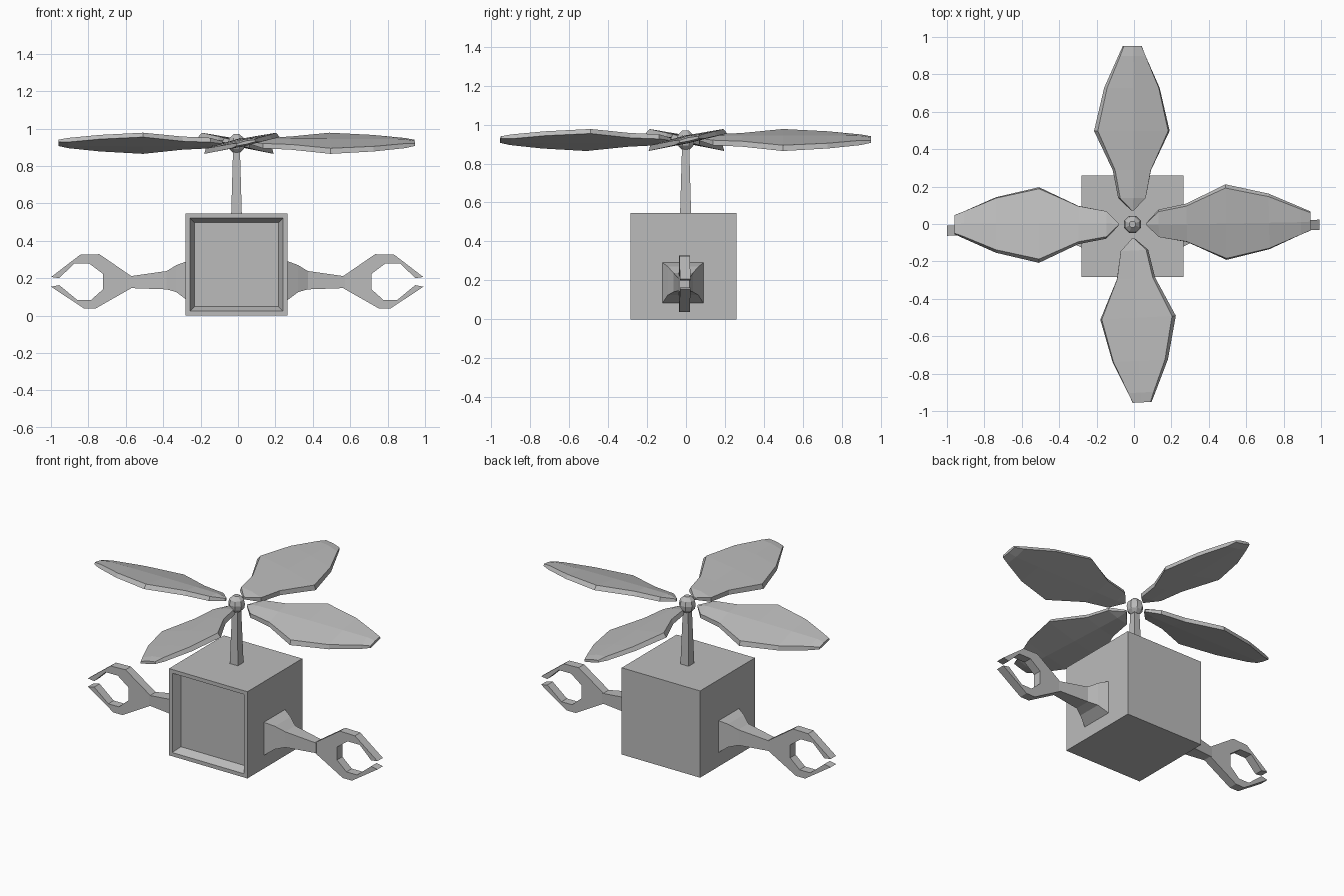
import bpy, bmesh, math
from mathutils import Matrix, Vector

if "Cube" in bpy.data.objects:
    bpy.data.objects.remove(bpy.data.objects["Cube"])

GREY = (0.5, 0.5, 0.5, 1)
grey = bpy.data.materials.new("plain_grey")
grey.use_nodes = True
grey.diffuse_color = GREY
grey.node_tree.nodes["Principled BSDF"].inputs["Base Color"].default_value = GREY


def finish(name, bm):
    bmesh.ops.recalc_face_normals(bm, faces=bm.faces)
    mesh = bpy.data.meshes.new(name)
    bm.to_mesh(mesh)
    bm.free()
    mesh.materials.append(grey)
    obj = bpy.data.objects.new(name, mesh)
    bpy.context.collection.objects.link(obj)
    return obj


def loft(name, rings):
    """Skin a row of equal-sized point rings and cap both ends."""
    bm = bmesh.new()
    loops = [[bm.verts.new(p) for p in ring] for ring in rings]
    for a, b in zip(loops, loops[1:]):
        for i in range(len(a)):
            j = (i + 1) % len(a)
            bm.faces.new((a[i], a[j], b[j], b[i]))
    bm.faces.new(loops[0])
    bm.faces.new(loops[-1])
    return finish(name, bm)


def lathe(name, profile, sides, centre, turn):
    cx, cy = centre
    angles = [math.tau * i / sides + turn for i in range(sides)]
    return loft(name, [[(cx + r * math.cos(a), cy + r * math.sin(a), z)
                        for a in angles] for r, z in profile])


# Body: a box with a sloped recess in the front
bm = bmesh.new()
bmesh.ops.create_cube(bm, size=0.545, matrix=Matrix.Translation((-0.008, -0.012, 0.2725)))
bm.normal_update()
front = min(bm.faces, key=lambda f: f.calc_center_median().y)
bmesh.ops.inset_region(bm, faces=[front], thickness=0.033)
bmesh.ops.inset_region(bm, faces=[front], thickness=0.034)
bmesh.ops.translate(bm, verts=front.verts, vec=(0, 0.05, 0))
finish("body", bm)

# Mast and faceted hub
HUB = (-0.008, -0.002)
lathe("mast", [(0.040, 0.545), (0.026, 0.89)], 4, HUB, math.pi / 4)
lathe("hub", [(0.022, 0.872), (0.044, 0.893), (0.049, 0.92), (0.042, 0.948), (0.018, 0.97)],
      8, HUB, math.pi / 8)

# Rotor blades: distance from the hub, half width, half thickness
STATIONS = [(0.075, 0.006, 0.008), (0.14, 0.075, 0.015), (0.29, 0.105, 0.016),
            (0.5, 0.207, 0.016), (0.73, 0.152, 0.015), (0.9, 0.075, 0.014),
            (0.953, 0.052, 0.007)]


def blade_ring(r, w, t):
    return [(r, -w, -t), (r, 0, -1.3 * t), (r, w, -t),
            (r, 0.93 * w, 0.7 * t), (r, 0, 1.3 * t), (r, -0.93 * w, 0.7 * t)]


PITCH = math.radians(12.5)
for name, degrees in (("left", 1), ("back", 90), ("right", 180), ("front", 273)):
    blade = loft(name + "_blade", [blade_ring(*s) for s in STATIONS])
    blade.data.transform(Matrix.Translation((*HUB, 0.925))
                         @ Matrix.Rotation(math.radians(degrees), 4, "Z")
                         @ Matrix.Rotation(PITCH, 4, "X"))

# Arms: distance out, half depth, bottom, top
ARM = [(0.265, 0.107, 0.08, 0.292), (0.325, 0.078, 0.125, 0.27),
       (0.377, 0.05, 0.14, 0.238), (0.575, 0.028, 0.147, 0.21)]
# Claw outline: upper outside, upper inside, lower inside, lower outside
CLAW = [(0.565, 0.21), (0.737, 0.328), (0.84, 0.325), (0.995, 0.206), (0.952, 0.2),
        (0.873, 0.277), (0.79, 0.277), (0.717, 0.222), (0.717, 0.141), (0.782, 0.083),
        (0.855, 0.083), (0.952, 0.163), (0.995, 0.154), (0.82, 0.038), (0.757, 0.038),
        (0.565, 0.147)]

for side, s in (("left", 1), ("right", -1)):
    def place(x, y, z):
        return Vector((s * x - 0.004, y - 0.02 + 0.016 * s * x, z))
    loft(side + "_arm", [[place(x, -d, lo), place(x, d, lo), place(x, d, hi), place(x, -d, hi)]
                         for x, d, lo, hi in ARM])
    loft(side + "_claw", [[place(x, y, z) for x, z in CLAW] for y in (-0.027, 0.027)])
